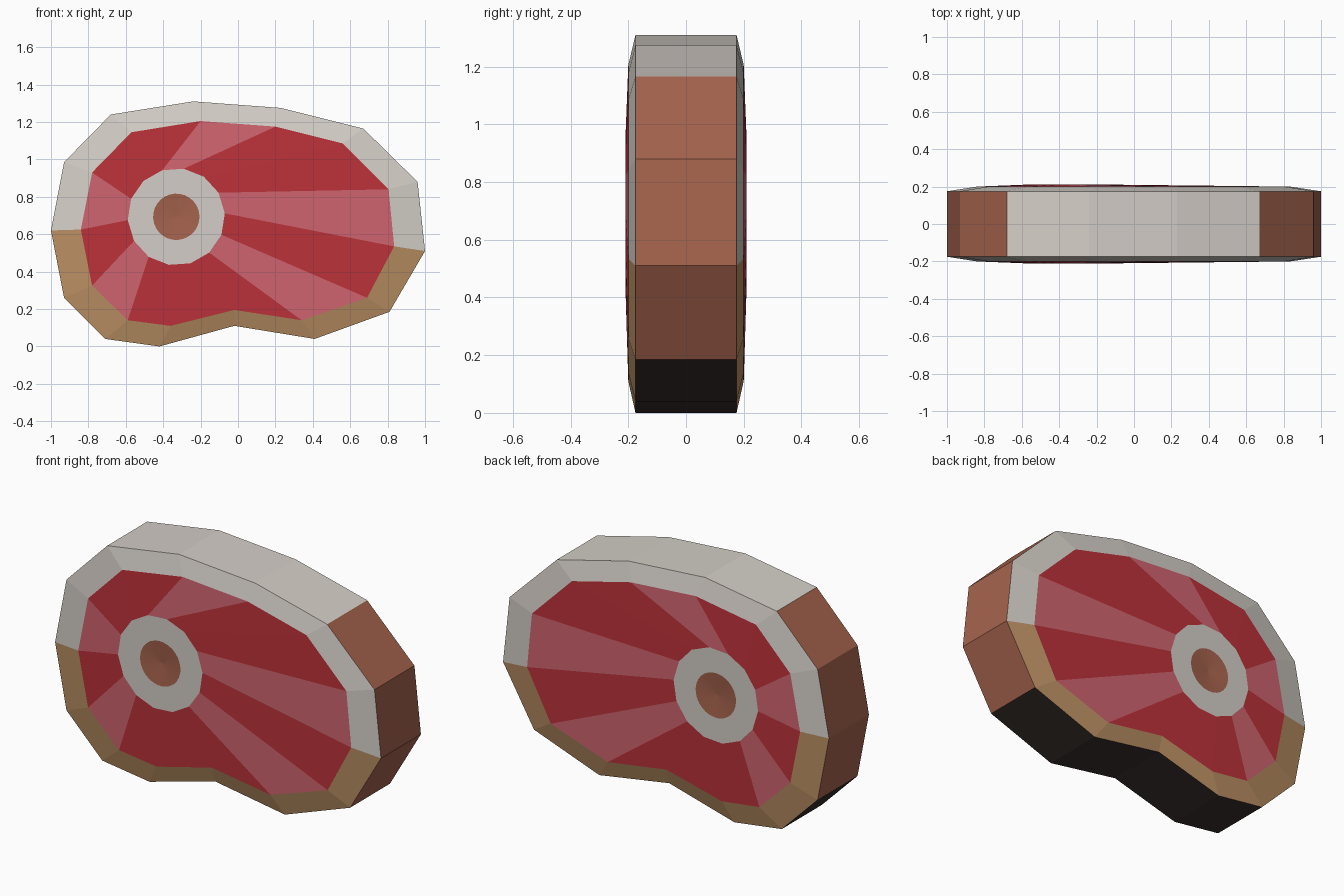
import bpy, bmesh, math

if "Cube" in bpy.data.objects:
    bpy.data.objects.remove(bpy.data.objects["Cube"])

# Silhouette in x/z: outer rim and inner meat edge, clockwise from the left tip
OUTER = [(-1, .62), (-.93, .985), (-.68, 1.24), (-.24, 1.31), (.23, 1.275), (.67, 1.165), (.96, .88),
         (1, .51), (.81, .185), (.41, .04), (-.02, .11), (-.42, 0), (-.71, .04), (-.93, .26)]
INNER = [(-.84, .625), (-.78, .93), (-.57, 1.145), (-.2, 1.205), (.2, 1.175), (.56, 1.085), (.805, .84),
         (.835, .535), (.69, .26), (.34, .14), (-.02, .195), (-.36, .11), (-.59, .14), (-.78, .325)]
N = len(OUTER)
CX, CZ = -.33, .693


def circle(r, n=N, start=184):
    return [(CX + r * math.cos(math.radians(start - 360 / n * i)),
             CZ + r * math.sin(math.radians(start - 360 / n * i))) for i in range(n)]


def material(name, rgb):
    m = bpy.data.materials.new(name)
    lin = [((c / 255 + .055) / 1.055) ** 2.4 for c in rgb]
    m.diffuse_color = (*lin, 1)
    m.use_nodes = True
    m.node_tree.nodes["Principled BSDF"].inputs["Base Color"].default_value = m.diffuse_color
    return m


FAT = material("white fat", (212, 206, 199))
TAN = material("tan crust", (188, 145, 100))
BROWN = material("brown rind", (165, 99, 77))
CHAR = material("dark underside", (56, 47, 44))
RED = material("red meat", (188, 50, 58))
PINK = material("pink meat", (208, 100, 111))


def build(name, mats, bands):
    """Each band is (loop a, y a, loop b, y b, rule): quads bridging two loops, rule gives the colour slot."""
    bm = bmesh.new()
    for a, ya, b, yb, rule in bands:
        n = len(a)
        va = [bm.verts.new((x, ya, z)) for x, z in a]
        vb = [bm.verts.new((x, yb, z)) for x, z in b] if len(b) > 1 else [bm.verts.new((b[0][0], yb, b[0][1]))] * n
        for i in range(n):
            j = (i + 1) % n
            vs = [va[i], va[j], vb[j], vb[i]]
            if vb[i] is vb[j]:
                vs.pop()
            f = bm.faces.new(vs)
            f.material_index = rule(i)
            f.normal_update()
            # Front and back faces look away from the middle; the rim looks outward
            if abs(ya + yb) > .01:
                flip = f.normal.y * (ya + yb) < 0
            else:
                (x0, z0), (x1, z1) = a[i], a[j]
                flip = f.normal.x * (z0 - z1) + f.normal.z * (x1 - x0) < 0
            if flip:
                f.normal_flip()
    bmesh.ops.remove_doubles(bm, verts=bm.verts, dist=1e-5)
    me = bpy.data.meshes.new(name)
    bm.to_mesh(me)
    bm.free()
    for m in mats:
        me.materials.append(m)
    ob = bpy.data.objects.new(name, me)
    bpy.context.collection.objects.link(ob)


# Rim: fat on top, brown rind on the sides, dark underside
build("rind", [FAT, BROWN, CHAR],
      [(OUTER, -.175, OUTER, .175, lambda i: 0 if 2 <= i <= 4 else 2 if 8 <= i <= 12 else 1)])

# Sloped border on both faces: white above, tan below
build("fat_border", [FAT, TAN],
      [(OUTER, s * .175, INNER, s * .2, lambda i: 0 if i <= 6 else 1) for s in (-1, 1)])

# Meat wedges running from the border to the bone
build("meat", [RED, PINK],
      [(INNER, s * .2, circle(.26), s * .21, lambda i: int(i in (0, 3, 6, 8, 12))) for s in (-1, 1)])

# Bone ring and marrow; the marrow dips slightly
HOLE = circle(.124, 28)
RING = circle(.26, 28)
for i in range(28):  # keep the ring's outside on the 14-sided meat edge
    if i % 2:
        (xa, za), (xb, zb) = RING[i - 1], RING[(i + 1) % 28]
        RING[i] = ((xa + xb) / 2, (za + zb) / 2)
build("bone", [FAT], [(RING, s * .21, HOLE, s * .21, lambda i: 0) for s in (-1, 1)])
build("marrow", [BROWN], [(HOLE, s * .21, [(CX, CZ)], s * .2, lambda i: 0) for s in (-1, 1)])
